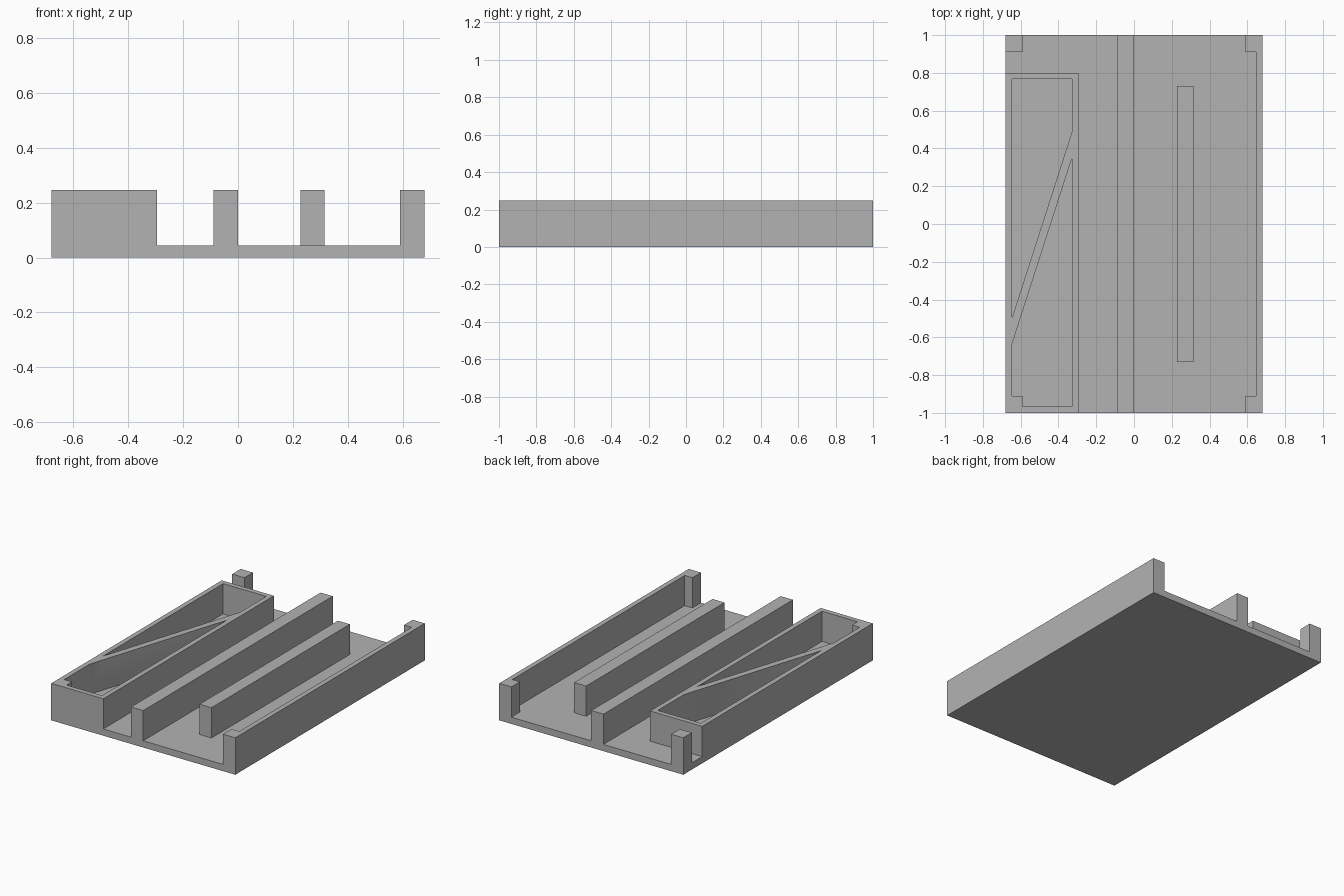
import bpy
import bmesh
import math

cube = bpy.data.objects.get("Cube")
if cube:
    bpy.data.objects.remove(cube, do_unlink=True)

W, L = 0.68, 1.0          # half width and half length
FLOOR, TOP = 0.045, 0.247  # floor thickness and wall height
POST, WALL = 0.09, 0.033   # corner post size, thin wall thickness

grey = bpy.data.materials.new("plain grey")
grey.use_nodes = True
colour = (0.45, 0.45, 0.45, 1)
grey.diffuse_color = colour
grey.node_tree.nodes["Principled BSDF"].inputs["Base Color"].default_value = colour


def prism(name, outline, z0=FLOOR, z1=TOP):
    """Extrude a flat outline from z0 up to z1."""
    bm = bmesh.new()
    base = bm.faces.new([bm.verts.new((x, y, z0)) for x, y in outline])
    top = bmesh.ops.extrude_face_region(bm, geom=[base])["geom"]
    verts = [v for v in top if isinstance(v, bmesh.types.BMVert)]
    bmesh.ops.translate(bm, verts=verts, vec=(0, 0, z1 - z0))
    bmesh.ops.recalc_face_normals(bm, faces=bm.faces)
    mesh = bpy.data.meshes.new(name)
    bm.to_mesh(mesh)
    bm.free()
    mesh.materials.append(grey)
    obj = bpy.data.objects.new(name, mesh)
    bpy.context.collection.objects.link(obj)
    return obj


def rect(x0, x1, y0, y1):
    return [(x0, y0), (x1, y0), (x1, y1), (x0, y1)]


def activate(obj):
    bpy.ops.object.select_all(action="DESELECT")
    obj.select_set(True)
    bpy.context.view_layer.objects.active = obj


# Base plate and free-standing rails
prism("base_plate", rect(-W, W, -L, L), 0, FLOOR)
prism("centre_rail", rect(-0.09, 0, -L, L))
prism("short_rail", rect(0.227, 0.315, -0.73, 0.73))

# Side wall with a thicker post at each end
half = [(W, L), (W - POST, L), (W - POST, L - POST), (W - WALL, L - POST)]
prism("side_wall", half + [(x, -y) for x, y in reversed(half)])

# Lone post at the back corner
prism("back_post", rect(-W, -W + POST, L - POST, L))

# Walled tray with two pockets split by a slanted brace
tray = prism("tray_frame", rect(-W, -0.295, -L, 0.8))
x0, x1 = -W + WALL, -0.328
y0, y1 = -L + WALL, 0.767
post_x, post_y = -W + POST, -L + POST
pockets = {
    "back_pocket_cutter": [(x0, -0.5), (x1, 0.49), (x1, y1), (x0, y1)],
    "front_pocket_cutter": [(x0, -0.64), (x0, post_y), (post_x, post_y),
                            (post_x, y0), (x1, y0), (x1, 0.35)],
}
for name, outline in pockets.items():
    cutter = prism(name, outline, FLOOR - 0.1, TOP + 0.1)
    cutter.hide_render = True
    activate(tray)
    mod = tray.modifiers.new(name, "BOOLEAN")
    mod.operation = "DIFFERENCE"
    mod.solver = "EXACT"
    mod.object = cutter
    bpy.ops.object.modifier_apply(modifier=mod.name)
    bpy.data.objects.remove(cutter, do_unlink=True)

activate(tray)
bpy.ops.object.shade_smooth_by_angle(angle=math.radians(30))
